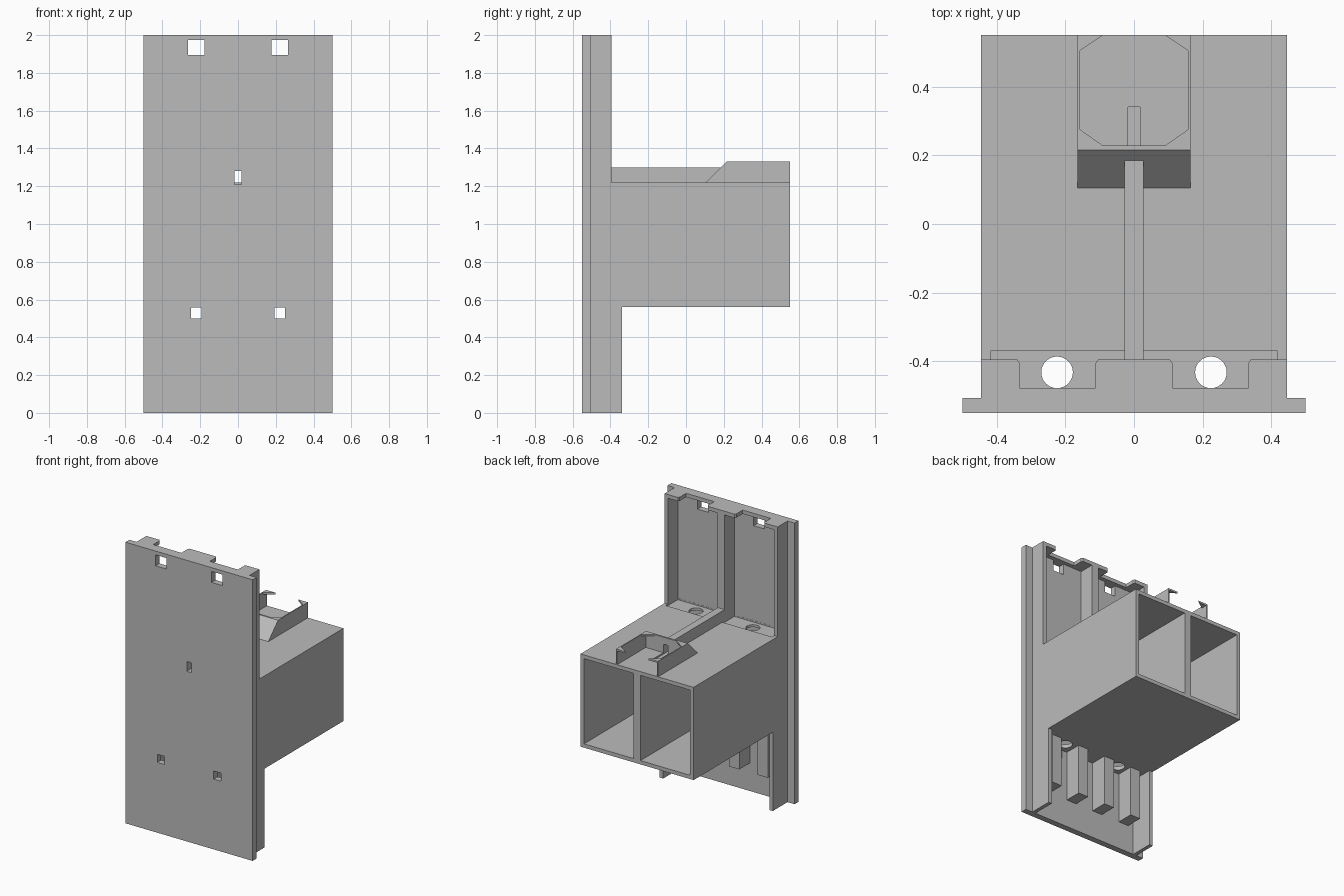
import bpy, bmesh, math
from mathutils import Vector

default = bpy.data.objects.get("Cube")
if default:
    bpy.data.objects.remove(default, do_unlink=True)

grey = bpy.data.materials.new("plain grey")
grey.use_nodes = True
GREY = (0.5, 0.5, 0.5, 1)
grey.diffuse_color = GREY
grey.node_tree.nodes["Principled BSDF"].inputs["Base Color"].default_value = GREY


def prism(name, points, axis, lo, hi):
    """Extrude a polygon along x or z; points are (y, z) or (x, y)."""
    bm = bmesh.new()
    place = (lambda p: (lo, *p)) if axis == "x" else (lambda p: (*p, lo))
    face = bm.faces.new([bm.verts.new(place(p)) for p in points])
    out = bmesh.ops.extrude_face_region(bm, geom=[face])
    step = Vector((hi - lo, 0, 0)) if axis == "x" else Vector((0, 0, hi - lo))
    moved = [g for g in out["geom"] if isinstance(g, bmesh.types.BMVert)]
    bmesh.ops.translate(bm, vec=step, verts=moved)
    bmesh.ops.recalc_face_normals(bm, faces=bm.faces)
    mesh = bpy.data.meshes.new(name)
    bm.to_mesh(mesh)
    bm.free()
    mesh.materials.append(grey)
    obj = bpy.data.objects.new(name, mesh)
    bpy.context.collection.objects.link(obj)
    return obj


def box(name, x, y, z):
    corners = [(x[0], y[0]), (x[1], y[0]), (x[1], y[1]), (x[0], y[1])]
    return prism(name, corners, "z", *z)


def pair(name, x, y, z):
    """A box and its mirror image across x = 0."""
    return [box("left_" + name, x, y, z),
            box("right_" + name, (-x[1], -x[0]), y, z)]


def cut(obj, cutters):
    for c in cutters:
        mod = obj.modifiers.new("cut", "BOOLEAN")
        mod.operation, mod.solver, mod.object = "DIFFERENCE", "EXACT", c
    bpy.context.view_layer.update()
    graph = bpy.context.evaluated_depsgraph_get()
    mesh = bpy.data.meshes.new_from_object(obj.evaluated_get(graph))
    obj.modifiers.clear()
    obj.data = mesh


W, T = 0.445, 0.027           # half width of the body, wall thickness
FRONT, INNER, BACK = -0.55, -0.506, 0.55
RIM, SKIRT = -0.395, -0.34    # rear edges of the upper and lower walls
LOW, TOP = 0.56, 1.22         # heights of the rear housing

# Front plate and frame
plate = box("front_plate", (-0.5, 0.5), (FRONT, INNER), (0, 2))
pair("upper_side_wall", (W - T, W), (INNER, RIM), (TOP, 2))
pair("lower_side_wall", (W - T, W), (INNER, SKIRT), (0, LOW))
column = box("centre_column", (-T, T), (INNER, RIM), (TOP, 2 - T))

# Top rim with two notches
half = [(0.105, RIM), (0.112, RIM - 0.01), (0.112, -0.477),
        (0.333, -0.477), (0.333, RIM - 0.01), (0.34, RIM), (W, RIM), (W, INNER)]
prism("top_rim", half + [(-x, y) for x, y in reversed(half)], "z", 2 - T, 2)

# Rear housing, open at the back
roof = box("housing_roof", (-W, W), (INNER, BACK), (TOP - T, TOP))
floor = box("housing_floor", (-W, W), (INNER, BACK), (LOW, LOW + T))
pair("housing_side", (W - T, W), (INNER, BACK), (LOW + T, TOP - T))
box("housing_divider", (-T, T), (INNER, BACK), (LOW + T, TOP - T))

# Hanging ribs under the housing
for label, x in (("inner_rib", 0.11), ("outer_rib", 0.335)):
    pair(label, (x - 0.04, x + 0.04), (INNER, -0.385), (0.2, LOW))

# Cable cover along the roof
cover = box("cable_cover", (-T, T), (RIM, 0.185), (TOP, 1.3))

# Sensor holder: ramp, side walls and corner tabs
CLIP, HEAD, EDGE = 0.165, 1.33, 0.228
ramp = prism("holder_ramp", [(0.105, TOP), (0.215, HEAD), (EDGE, HEAD), (EDGE, TOP)],
             "x", -CLIP, CLIP)
pair("holder_wall", (CLIP - 0.008, CLIP), (EDGE, BACK), (TOP, HEAD))
for side in (-1, 1):
    for end, y, dy in (("front", EDGE, 0.047), ("rear", BACK, -0.045)):
        x = side * (CLIP - 0.008)
        prism(f"holder_{end}_tab", [(x, y), (side * 0.09, y), (x, y + dy)],
              "z", HEAD - 0.012, HEAD)

# Cutters for windows, cable tunnel, groove and round holes
windows = (pair("upper_window_cutter", (0.178, 0.264), (-0.6, -0.5), (1.895, 1.973))
           + pair("lower_window_cutter", (0.193, 0.25), (-0.6, -0.5), (0.5, 0.558)))
tunnel = box("tunnel_cutter", (-0.018, 0.018), (-0.6, 0.34), (1.21, 1.28))
grooves = pair("groove_cutter", (T, W - T), (INNER + 0.001, -0.37), (TOP - 0.01, TOP + 0.01))
turn = [2 * math.pi * i / 32 for i in range(32)]
holes = [prism("hole_cutter", [(s * 0.224 + 0.046 * math.cos(a), -0.432 + 0.046 * math.sin(a))
                               for a in turn], "z", 0.5, 1.3) for s in (-1, 1)]

cut(plate, windows + [tunnel])
for part in (column, cover, ramp):
    cut(part, [tunnel])
cut(roof, grooves + holes + [tunnel])
cut(floor, holes)
for c in windows + grooves + holes + [tunnel]:
    bpy.data.objects.remove(c, do_unlink=True)
